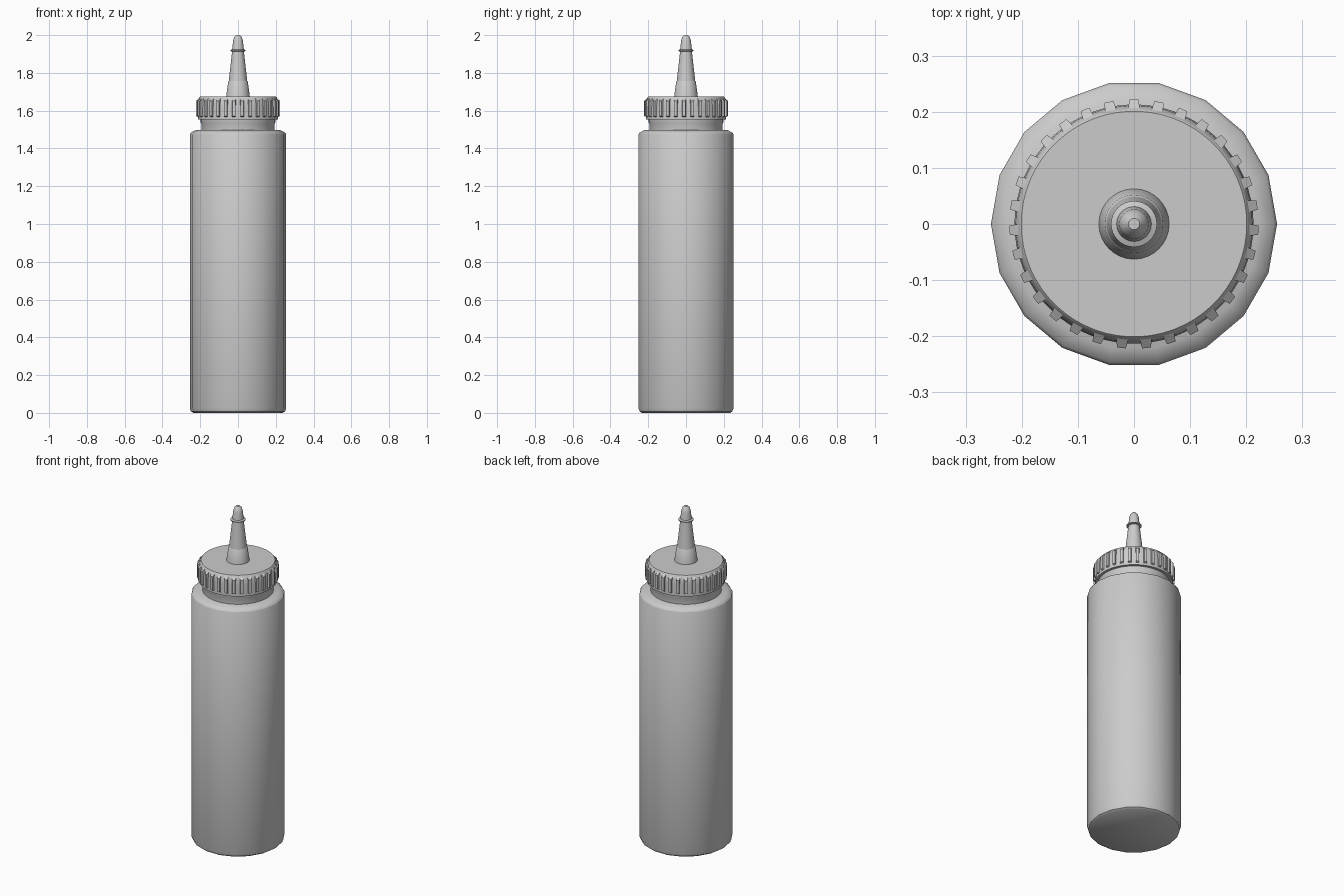
import bpy, bmesh, math

if "Cube" in bpy.data.objects:
    bpy.data.objects.remove(bpy.data.objects["Cube"])

def lathe(name, profile, sides, angle=35):
    """Revolve (radius, z) points about z; ends at radius > 0 are capped."""
    bm = bmesh.new()
    rings = [[bm.verts.new((r * math.cos(2 * math.pi * i / sides),
                            r * math.sin(2 * math.pi * i / sides), z))
              for i in range(sides)] for r, z in profile]
    for a, b in zip(rings, rings[1:]):
        for i in range(sides):
            j = (i + 1) % sides
            bm.faces.new((a[i], a[j], b[j], b[i]))
    bm.faces.new(rings[0][::-1])
    bm.faces.new(rings[-1])
    return finish(name, bm, angle)

def finish(name, bm, angle):
    bmesh.ops.recalc_face_normals(bm, faces=bm.faces[:])
    mesh = bpy.data.meshes.new(name)
    bm.to_mesh(mesh)
    bm.free()
    ob = bpy.data.objects.new(name, mesh)
    bpy.context.collection.objects.link(ob)
    bpy.ops.object.select_all(action='DESELECT')
    ob.select_set(True)
    bpy.context.view_layer.objects.active = ob
    bpy.ops.object.shade_smooth_by_angle(angle=math.radians(angle))
    return ob

# Bottle with bevelled foot and shoulder, and a short neck
lathe("bottle_body", [(0.237, 0), (0.249, 0.008), (0.255, 0.024), (0.255, 1.475),
                      (0.25, 1.483), (0.224, 1.497)], 18)
lathe("neck", [(0.194, 1.485), (0.194, 1.53), (0.198, 1.54), (0.198, 1.56)], 36)

# Screw cap
lathe("cap", [(0.213, 1.553), (0.213, 1.62), (0.211, 1.65), (0.204, 1.672),
              (0.201, 1.675)], 62)

# Grip ribs around the cap, tapered outwards
RIBS = 31
bm = bmesh.new()
for k in range(RIBS):
    a = math.pi / 2 + 2 * math.pi * k / RIBS
    c, s = math.cos(a), math.sin(a)
    def ring(r, w, z0, z1):
        return [bm.verts.new((r * c - t * s, r * s + t * c, z))
                for t, z in ((-w, z0), (w, z0), (w, z1), (-w, z1))]
    inner = ring(0.203, 0.011, 1.563, 1.667)
    outer = ring(0.222, 0.008, 1.572, 1.652)
    bm.faces.new(inner[::-1])
    bm.faces.new(outer)
    for i in range(4):
        j = (i + 1) % 4
        bm.faces.new((inner[i], inner[j], outer[j], outer[i]))
finish("cap_ribs", bm, 20)

# Nozzle cone with a small step
lathe("nozzle", [(0.063, 1.673), (0.052, 1.753), (0.049, 1.757), (0.031, 1.915)], 32, 30)

# Tip cover with a thin rim
lathe("nozzle_tip", [(0.031, 1.913), (0.041, 1.916), (0.041, 1.921), (0.031, 1.925),
                     (0.026, 1.97), (0.021, 1.988), (0.01, 2.0)], 32, 40)
